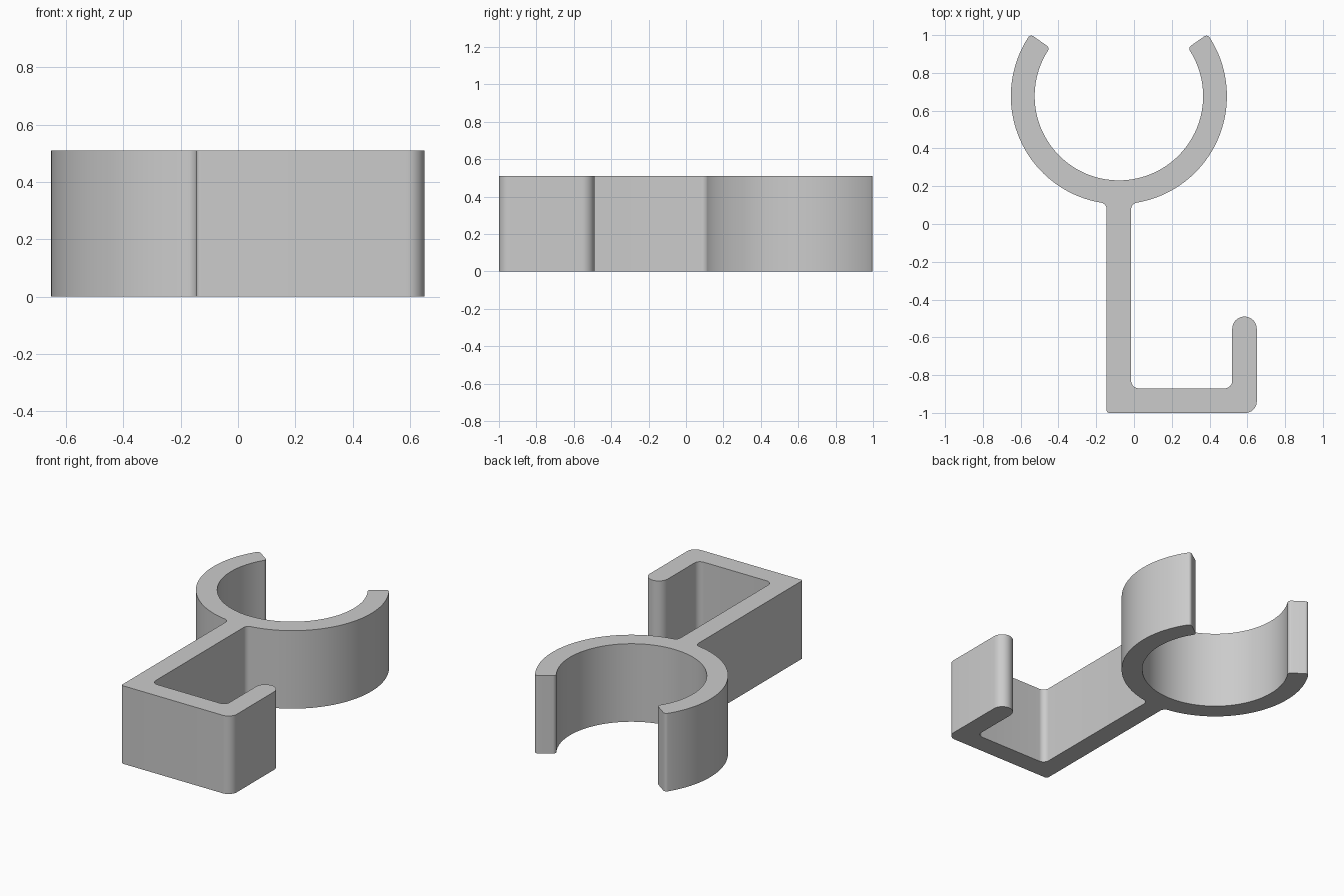
import bpy
import bmesh
from math import radians, degrees, sin, cos, sqrt
from mathutils import Vector

cube = bpy.data.objects.get("Cube")
if cube:
    bpy.data.objects.remove(cube, do_unlink=True)

# Main dimensions
HEIGHT = 0.51
CENTRE = Vector((-0.08, 0.677))
R_OUT, R_IN = 0.572, 0.446
MOUTH = 35                       # angle of the clip's right-hand end, degrees
STEM_L, STEM_R = -0.145, -0.015
TIP_ROUND, NECK_ROUND = 0.02, 0.035


def on_ring(radius, angle):
    a = radians(angle)
    return CENTRE + Vector((cos(a), sin(a))) * radius


def arc(radius, start, end, steps):
    """Sharp outline points along the ring."""
    return [(on_ring(radius, start + (end - start) * i / steps), 0)
            for i in range(steps + 1)]


def rounded(path, steps=8):
    """Replace each corner (point, radius) with a tangent arc."""
    points = []
    for i, (p, r) in enumerate(path):
        if r == 0:
            points.append(p)
            continue
        u = (path[i - 1][0] - p).normalized()
        v = (path[(i + 1) % len(path)][0] - p).normalized()
        half = u.angle(v) / 2
        centre = p + (u + v).normalized() * (r / sin(half))
        reach = r * cos(half) / sin(half)
        a, b = p + u * reach - centre, p + v * reach - centre
        points += [centre + a.lerp(b, k / steps).normalized() * r
                   for k in range(steps + 1)]
    return points


# Outline: J-shaped foot, stem, then open clip ring
neck_y = CENTRE.y - sqrt(R_OUT ** 2 - (STEM_R - CENTRE.x) ** 2)
trim_out = degrees(TIP_ROUND / R_OUT)
trim_in = degrees(TIP_ROUND / R_IN)
foot = [((STEM_L, -1), 0.015), ((0.65, -1), 0.06), ((0.65, -0.49), 0.0649),
        ((0.52, -0.49), 0.0649), ((0.52, -0.87), 0.04), ((STEM_R, -0.87), 0.04),
        ((STEM_R, neck_y), NECK_ROUND)]
path = [(Vector(p), r) for p, r in foot]
path += arc(R_OUT, -80.4, MOUTH - trim_out, 36)
path += [(on_ring(R_OUT, MOUTH), TIP_ROUND), (on_ring(R_IN, MOUTH), TIP_ROUND)]
path += arc(R_IN, MOUTH - trim_in, -180 - MOUTH + trim_in, 80)
path += [(on_ring(R_IN, 180 - MOUTH), TIP_ROUND), (on_ring(R_OUT, 180 - MOUTH), TIP_ROUND)]
path += arc(R_OUT, 180 - MOUTH + trim_out, 260.4, 36)
path.append((Vector((STEM_L, neck_y)), NECK_ROUND))

# Extrude the outline into a solid
bm = bmesh.new()
verts = [bm.verts.new((p.x, p.y, 0)) for p in rounded(path)]
base = bm.faces.new(verts)
bmesh.ops.remove_doubles(bm, verts=bm.verts[:], dist=0.0015)
result = bmesh.ops.extrude_face_region(bm, geom=bm.faces[:], use_keep_orig=True)
top = [g for g in result["geom"] if isinstance(g, bmesh.types.BMVert)]
bmesh.ops.translate(bm, verts=top, vec=(0, 0, HEIGHT))
bmesh.ops.recalc_face_normals(bm, faces=bm.faces[:])
mesh = bpy.data.meshes.new("clip_hook")
bm.to_mesh(mesh)
bm.free()
hook = bpy.data.objects.new("clip_hook", mesh)
bpy.context.collection.objects.link(hook)

# Plain grey material
grey = bpy.data.materials.new("light_grey")
grey.use_nodes = True
colour = (0.6, 0.6, 0.6, 1)
grey.diffuse_color = colour
grey.node_tree.nodes["Principled BSDF"].inputs["Base Color"].default_value = colour
mesh.materials.append(grey)

# Smooth walls with crisp rims
bpy.ops.object.select_all(action="DESELECT")
hook.select_set(True)
bpy.context.view_layer.objects.active = hook
bpy.ops.object.shade_smooth_by_angle(angle=radians(30))
